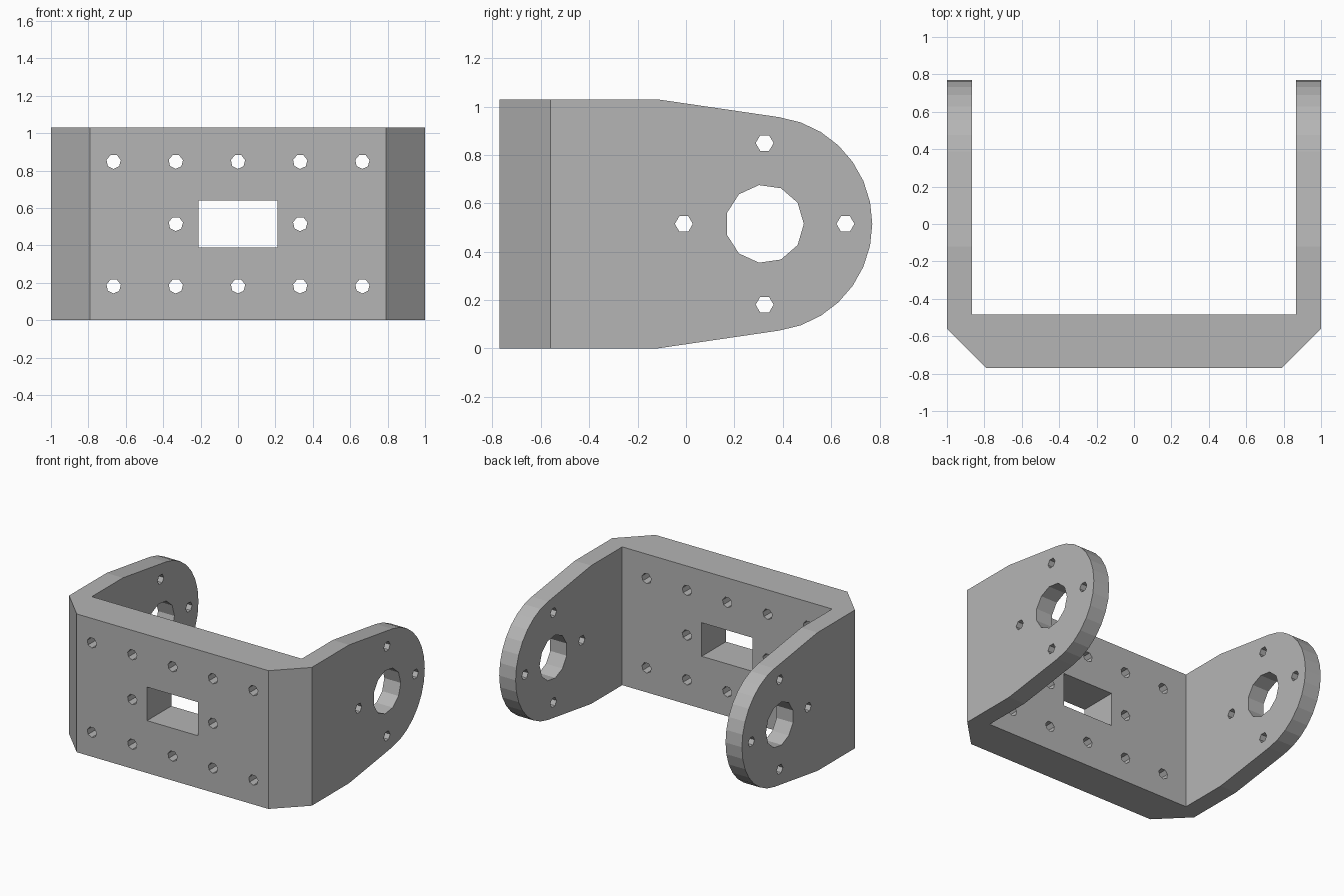
import bpy, bmesh, math
from mathutils import Vector

cube = bpy.data.objects.get("Cube")
if cube:
    bpy.data.objects.remove(cube, do_unlink=True)

HEIGHT = 1.03
MID = HEIGHT / 2
PIVOT_Y = 0.325

grey = bpy.data.materials.new("light grey")
grey.use_nodes = True
colour = (0.46, 0.46, 0.46, 1)
grey.diffuse_color = colour
grey.node_tree.nodes["Principled BSDF"].inputs["Base Color"].default_value = colour


def add_prism(bm, outline, travel):
    """Extrude a closed outline along a vector into a solid."""
    face = bm.faces.new([bm.verts.new(p) for p in outline])
    result = bmesh.ops.extrude_face_region(bm, geom=[face], use_keep_orig=True)
    moved = [g for g in result["geom"] if isinstance(g, bmesh.types.BMVert)]
    bmesh.ops.translate(bm, verts=moved, vec=Vector(travel))


def make_object(name, bm):
    bmesh.ops.recalc_face_normals(bm, faces=bm.faces[:])
    mesh = bpy.data.meshes.new(name)
    bm.to_mesh(mesh)
    bm.free()
    mesh.materials.append(grey)
    obj = bpy.data.objects.new(name, mesh)
    bpy.context.collection.objects.link(obj)
    return obj


def ring(radius, sides, turn=0.0):
    return [(radius * math.cos(turn + math.tau * i / sides),
             radius * math.sin(turn + math.tau * i / sides)) for i in range(sides)]


def apply_boolean(target, cutter, operation):
    cutter.hide_render = True
    mod = target.modifiers.new(operation.lower(), 'BOOLEAN')
    mod.operation, mod.solver, mod.object = operation, 'EXACT', cutter
    bpy.context.view_layer.objects.active = target
    bpy.ops.object.modifier_apply(modifier=mod.name)
    bpy.data.objects.remove(cutter, do_unlink=True)


# U-shaped bracket with chamfered front corners
half = [(0.79, -0.77), (1, -0.56), (1, 0.9), (0.865, 0.9), (0.865, -0.485)]
plan = half + [(-x, y) for x, y in reversed(half)]
bm = bmesh.new()
add_prism(bm, [(x, y, 0) for x, y in plan], (0, 0, HEIGHT))
bracket = make_object("u_bracket", bm)

# Side silhouette: tapering arms with rounded ends
steps = 14
side = [(-0.9, -0.2), (-0.9, HEIGHT + 0.2), (-0.12, HEIGHT + 0.2), (-0.12, HEIGHT)]
for i in range(steps + 1):
    a = math.radians(82 - 164 * i / steps)
    side.append((PIVOT_Y + 0.445 * math.cos(a), MID + 0.445 * math.sin(a)))
side += [(-0.12, 0), (-0.12, -0.2)]
bm = bmesh.new()
add_prism(bm, [(-1.2, y, z) for y, z in side], (2.4, 0, 0))
apply_boolean(bracket, make_object("arm_silhouette", bm), 'INTERSECT')

# Holes through both arms: a large pivot bore and four screw holes
bm = bmesh.new()
arm_holes = [(PIVOT_Y, MID, 0.162, 11)]
arm_holes += [(PIVOT_Y + dy, MID + dz, 0.037, 6) for dy, dz in ring(0.334, 4)]
for cy, cz, radius, sides in arm_holes:
    add_prism(bm, [(-1.2, cy + u, cz + v) for u, v in ring(radius, sides)], (2.4, 0, 0))

# Screw holes and the rectangular window in the front wall
front_holes = [(0.3325 * col, MID + 0.333 * row)
               for row in (-1, 0, 1) for col in range(-2, 3)
               if row or abs(col) == 1]
for cx, cz in front_holes:
    add_prism(bm, [(cx + u, -0.9, cz + v) for u, v in ring(0.039, 7, 0.2)], (0, 0.6, 0))
window = [(-0.21, 0.39), (0.21, 0.39), (0.21, 0.64), (-0.21, 0.64)]
add_prism(bm, [(x, -0.9, z) for x, z in window], (0, 0.6, 0))
apply_boolean(bracket, make_object("hole_cutters", bm), 'DIFFERENCE')
